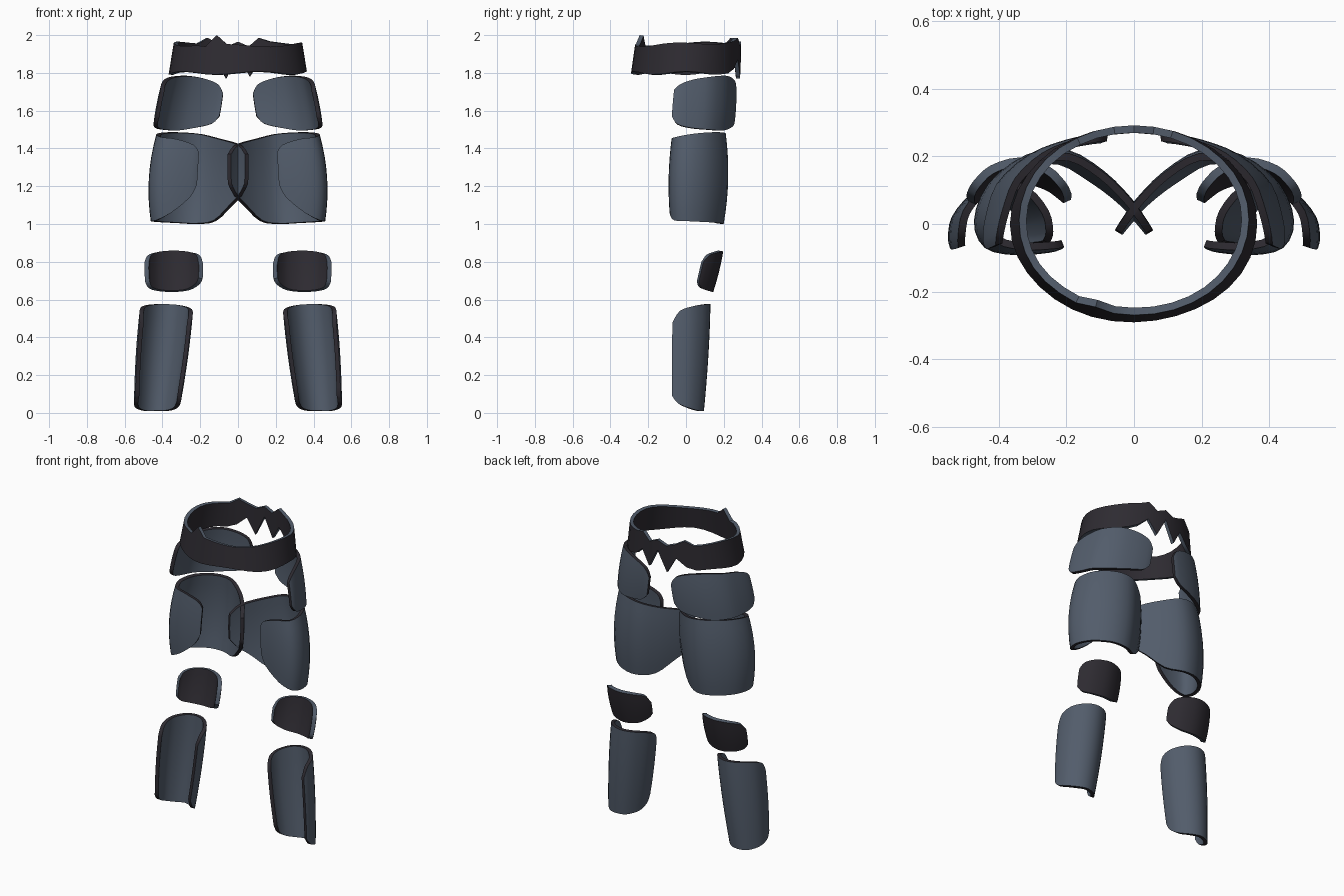
import bpy
import math

if "Cube" in bpy.data.objects:
    bpy.data.objects.remove(bpy.data.objects["Cube"])


def material(name, rgb):
    m = bpy.data.materials.new(name)
    m.diffuse_color = (*rgb, 1)
    m.use_nodes = True
    m.node_tree.nodes["Principled BSDF"].inputs["Base Color"].default_value = m.diffuse_color
    return m


slate = material("slate_plate", (0.085, 0.108, 0.147))
dark = material("dark_padding", (0.027, 0.024, 0.031))


def finish(name, verts, faces, face_mat, rim_mat, thick, mirrored):
    """Thicken a surface inward, give its rim a second colour, mirror it."""
    me = bpy.data.meshes.new(name)
    me.from_pydata(verts, [], faces)
    me.materials.append(face_mat)
    me.materials.append(rim_mat)
    ob = bpy.data.objects.new(name, me)
    bpy.context.collection.objects.link(ob)
    sol = ob.modifiers.new("thickness", 'SOLIDIFY')
    sol.thickness = thick
    sol.offset = -1
    sol.material_offset_rim = 1
    if mirrored:
        mir = ob.modifiers.new("mirror", 'MIRROR')
        mir.use_mirror_merge = False
    bpy.ops.object.select_all(action='DESELECT')
    ob.select_set(True)
    bpy.context.view_layer.objects.active = ob
    bpy.ops.object.convert(target='MESH')
    bpy.ops.object.shade_smooth_by_angle(angle=math.radians(40))
    return ob


def grid_faces(cols, rows, closed=False):
    n = cols if closed else cols - 1
    return [(i * rows + j, (i + 1) % cols * rows + j,
             (i + 1) % cols * rows + j + 1, i * rows + j + 1)
            for i in range(n) for j in range(rows - 1)]


def spline(points, steps):
    """Catmull-Rom through tuples of any length."""
    p = [points[0]] + points + [points[-1]]
    out = []
    for i in range(1, len(p) - 2):
        for s in range(steps):
            t = s / steps
            out.append([0.5 * (2 * b + (c - a) * t
                               + (2 * a - 5 * b + 4 * c - d) * t * t
                               + (3 * b - a - 3 * c + d) * t ** 3)
                        for a, b, c, d in zip(*p[i - 1:i + 3])])
    return out + [list(points[-1])]


def plate(name, section, centre, bulge, taper, lean, mats, thick=0.022,
          rows=9, steps=3):
    """Curved guard from columns (x, y, z bottom, z top), outer side first."""
    cols = spline(section, steps)
    lo = min(c[2] for c in cols)
    hi = max(c[3] for c in cols)
    verts = []
    for x, y, zb, zt in cols:
        for j in range(rows):
            z = zb + (zt - zb) * j / (rows - 1)
            t = (z - lo) / (hi - lo) - 0.5
            s = (1 - bulge * 4 * t * t) * (1 + taper * t)
            verts.append((centre[0] + (x - centre[0]) * s + lean[0] * t,
                          centre[1] + (y - centre[1]) * s + lean[1] * t, z))
    finish(name, verts, grid_faces(len(cols), rows), *mats, thick, True)


plate_mats = (slate, dark)
pad_mats = (dark, slate)

# Hip plates
plate("hip_plates", [
    (0.425, -0.07, 1.57, 1.71), (0.43, -0.04, 1.53, 1.74),
    (0.42, 0.03, 1.51, 1.765), (0.385, 0.13, 1.50, 1.78),
    (0.30, 0.21, 1.495, 1.785), (0.20, 0.25, 1.51, 1.77),
    (0.12, 0.265, 1.53, 1.74), (0.085, 0.265, 1.57, 1.69)],
    (0.24, 0.05), 0.04, -0.04, (-0.05, 0.02), plate_mats)

# Thigh guards, wrapping from the outer front flap round the back to the middle
plate("thigh_guards", [
    (0.215, -0.075, 1.21, 1.38), (0.25, -0.085, 1.14, 1.42),
    (0.35, -0.092, 1.06, 1.45), (0.44, -0.07, 1.02, 1.46),
    (0.472, 0.01, 1.015, 1.475), (0.43, 0.12, 1.01, 1.485),
    (0.32, 0.205, 1.005, 1.485), (0.20, 0.22, 1.0, 1.475),
    (0.09, 0.155, 1.015, 1.45), (0.01, 0.075, 1.10, 1.43),
    (-0.03, 0.02, 1.15, 1.41), (-0.055, -0.02, 1.21, 1.37)],
    (0.22, 0.05), 0.11, 0.0, (-0.03, 0.01), plate_mats)

# Knee pads
plate("knee_pads", [
    (0.495, 0.08, 0.69, 0.80), (0.48, 0.105, 0.66, 0.835),
    (0.43, 0.15, 0.645, 0.85), (0.34, 0.175, 0.64, 0.855),
    (0.25, 0.15, 0.65, 0.85), (0.20, 0.105, 0.68, 0.835),
    (0.185, 0.08, 0.71, 0.79)],
    (0.34, 0.1), 0.06, 0.04, (0.0, 0.05), pad_mats, 0.025, 7)

# Shin guards
plate("shin_guards", [
    (0.535, -0.075, 0.09, 0.48), (0.542, -0.04, 0.05, 0.54),
    (0.53, 0.03, 0.025, 0.565), (0.475, 0.095, 0.01, 0.575),
    (0.405, 0.118, 0.01, 0.575), (0.335, 0.095, 0.01, 0.57),
    (0.28, 0.03, 0.025, 0.555), (0.265, -0.03, 0.06, 0.53),
    (0.27, -0.06, 0.11, 0.48)],
    (0.405, 0.02), 0.06, 0.16, (-0.055, 0.02), plate_mats)

# Waist belt, torn along the back
low = {6: 1.82, 7: 1.87, 8: 1.78, 9: 1.90, 10: 1.77, 11: 1.87, 12: 1.82}
high = {7: 1.985, 8: 1.94, 9: 1.965, 10: 1.94, 12: 1.985, 24: 1.94, 25: 2.0}
sides, rows = 36, 4
verts = []
for i in range(sides):
    a = math.tau * i / sides
    c, s = math.cos(a), math.sin(a)
    zb = low.get(i, 1.80 + 0.008 * math.cos(5 * a))
    zt = high.get(i, 1.955 + 0.01 * s + 0.008 * math.cos(4 * a + 1))
    for j in range(rows):
        z = zb + (zt - zb) * j / (rows - 1)
        t = (z - 1.80) / 0.16
        verts.append(((0.366 - 0.026 * t) * c,
                      0.012 * t + (0.291 - 0.011 * t) * s, z))
finish("waist_belt", verts, grid_faces(sides, rows, True), *pad_mats, 0.022,
       False)
